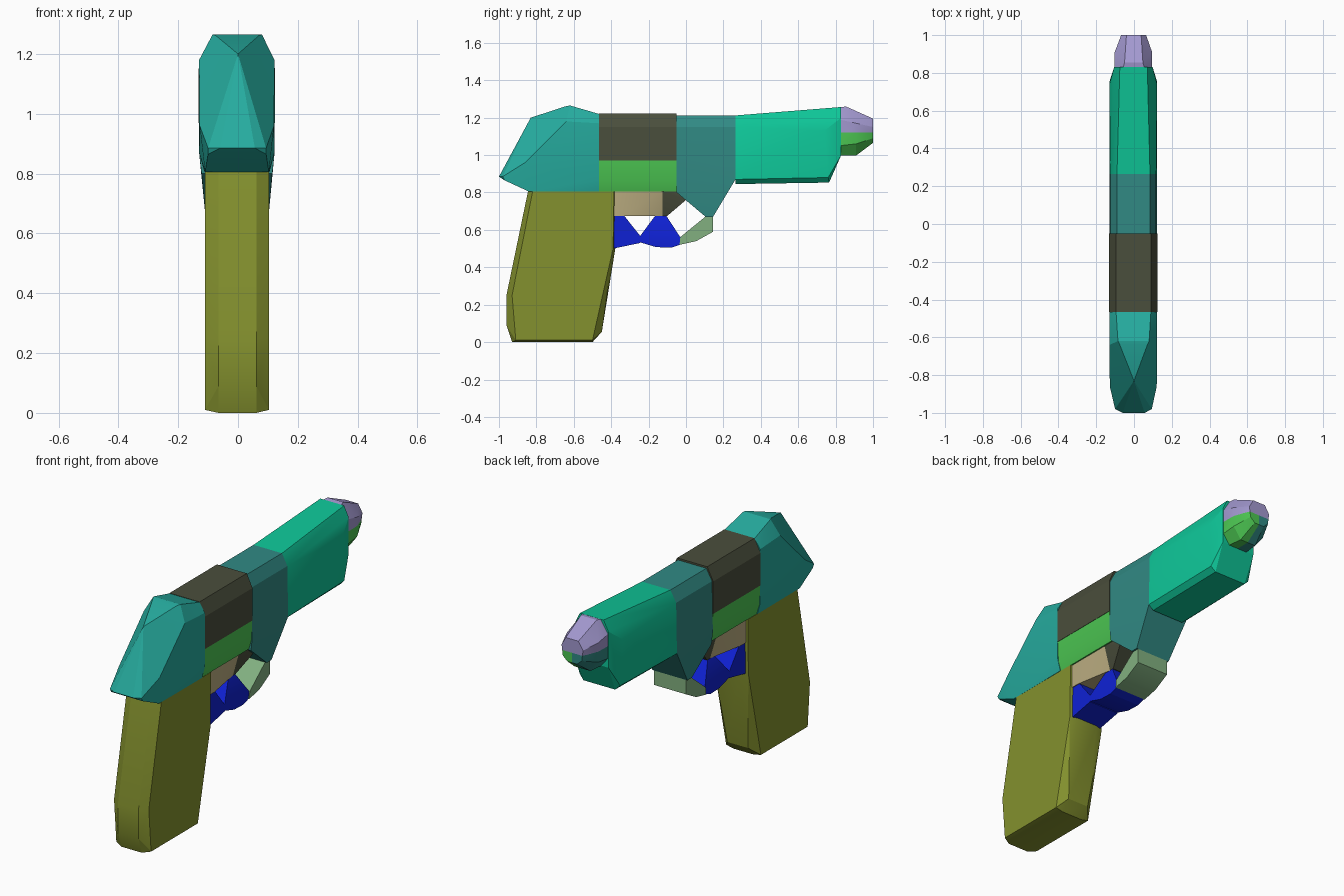
import bpy, bmesh, math

cube = bpy.data.objects.get("Cube")
if cube:
    bpy.data.objects.remove(cube, do_unlink=True)


def material(name, rgb):
    """Flat material from 0-255 display values, stored as linear."""
    lin = [((c / 255 + 0.055) / 1.055) ** 2.4 if c > 10 else c / 255 / 12.92 for c in rgb]
    m = bpy.data.materials.new(name)
    m.use_nodes = True
    m.diffuse_color = (*lin, 1)
    m.node_tree.nodes["Principled BSDF"].inputs["Base Color"].default_value = (*lin, 1)
    return m


TEAL = material("bright teal", (38, 172, 159))
DEEP = material("deep teal", (49, 138, 132))
MINT = material("mint green", (14, 198, 152))
OLIVE = material("olive", (132, 145, 46))
BROWN = material("dark brown", (74, 78, 60))
GREEN = material("leaf green", (76, 198, 82))
LILAC = material("lilac", (163, 153, 208))
BLUE = material("blue", (15, 33, 212))
SAGE = material("sage green", (130, 176, 128))
TAN = material("tan", (186, 172, 128))

RIGHT_SCALE = 0.94      # the +x side is a touch slimmer
parts = []


def hull(name, mats, points, cuts=(), rule=None):
    """Faceted solid around mirrored (half width, y, z) points."""
    bm = bmesh.new()
    for w, y, z in points:
        for x in ((w * RIGHT_SCALE, -w) if w else (0,)):
            bm.verts.new((x, y, z))
    res = bmesh.ops.convex_hull(bm, input=bm.verts[:])
    loose = [v for v in bm.verts if not v.link_faces]
    bmesh.ops.delete(bm, geom=loose, context='VERTS')
    bmesh.ops.dissolve_limit(bm, angle_limit=math.radians(1),
                             verts=bm.verts[:], edges=bm.edges[:])
    for co, no in cuts:
        bmesh.ops.bisect_plane(bm, geom=bm.verts[:] + bm.edges[:] + bm.faces[:],
                               plane_co=co, plane_no=no)
    bmesh.ops.recalc_face_normals(bm, faces=bm.faces[:])
    if rule:
        for f in bm.faces:
            f.material_index = rule(f.calc_center_median())
    me = bpy.data.meshes.new(name)
    bm.to_mesh(me)
    bm.free()
    for m in mats:
        me.materials.append(m)
    ob = bpy.data.objects.new(name, me)
    bpy.context.collection.objects.link(ob)
    parts.append(ob)
    return ob


def bar(section, y0, y1):
    """Repeat a (half width, z) section at two positions along y."""
    return [(w, y, z) for y in (y0, y1) for w, z in section]


def slab(profile, w):
    """Plain slab of constant half width from a (y, z) side profile."""
    return [(w, y, z) for y, z in profile]


# Rear housing with a pointed back facet
hull("rear_housing", [TEAL], [
    (0.06, -1.0, 0.885), (0.10, -0.98, 0.885), (0.10, -0.97, 0.865),
    (0, -0.83, 1.20), (0.085, -0.62, 1.265), (0.075, -0.64, 1.262),
    (0.128, -0.86, 0.96), (0.13, -0.64, 1.18),
    (0.095, -0.465, 1.22), (0.13, -0.465, 1.17), (0.13, -0.465, 0.87),
    (0.112, -0.465, 0.805), (0.11, -0.84, 0.805)])

# Middle of the body: dark upper slide over a green lower frame
hull("upper_slide", [BROWN], bar(
    [(0.095, 1.222), (0.132, 1.15), (0.132, 0.97)], -0.465, -0.05))
hull("lower_frame", [GREEN], bar(
    [(0.13, 0.97), (0.125, 0.86), (0.108, 0.805)], -0.465, -0.05))

# Front receiver, tapering down to the guard
hull("front_receiver", [DEEP],
     bar([(0.09, 1.212), (0.125, 1.15), (0.13, 0.87)], -0.05, 0.265) +
     [(0.122, -0.05, 0.80), (0.118, 0.0, 0.76),
      (0.11, 0.105, 0.67), (0.11, 0.145, 0.67)])

# Barrel
hull("barrel", [MINT],
     [(0.09, 0.265, 1.212), (0.125, 0.265, 1.15), (0.13, 0.265, 0.87),
      (0.10, 0.265, 0.845), (0.075, 0.83, 1.257), (0.105, 0.83, 1.20),
      (0.13, 0.74, 1.13), (0.128, 0.76, 0.88), (0.10, 0.765, 0.853),
      (0.105, 0.83, 1.0)])

# Muzzle: lilac top, green and deep teal lower quarters
hull("muzzle", [LILAC, GREEN, DEEP],
     [(0.06, 0.82, 1.255), (0.05, 0.855, 1.26), (0.102, 0.82, 1.19),
      (0.102, 0.91, 1.17), (0.102, 0.82, 1.05), (0.10, 0.91, 1.06),
      (0.06, 0.82, 0.998), (0.05, 0.91, 0.998),
      (0.04, 1.0, 1.195), (0.068, 1.0, 1.15), (0.06, 1.0, 1.09), (0.03, 1.0, 1.065)],
     cuts=[((0, 0, 1.12), (0, 0, 1)), ((0, 0, 0), (1, 0, 0))],
     rule=lambda c: 0 if c.z > 1.12 else (1 if c.x > 0 else 2))

# Grip: flat sides with rounded front and back edges
sides = [(-0.82, 0.805), (-0.385, 0.805), (-0.39, 0.50), (-0.50, 0.01),
         (-0.91, 0.01), (-0.93, 0.25)]
spine = [(-0.845, 0.805), (-0.378, 0.805), (-0.378, 0.50), (-0.45, 0.055),
         (-0.50, 0.0), (-0.93, 0.0), (-0.96, 0.09), (-0.96, 0.25)]
hull("grip", [OLIVE], slab(sides, 0.11) + slab(spine, 0.065))

# Blocks under the frame
hull("trigger_housing", [TAN],
     slab([(-0.39, 0.81), (-0.125, 0.81), (-0.39, 0.675), (-0.34, 0.675)], 0.10) +
     slab([(-0.125, 0.675)], 0.06))
hull("housing_front", [BROWN],
     slab([(-0.125, 0.81), (-0.05, 0.81), (0.0, 0.76)], 0.10) +
     slab([(-0.125, 0.675), (-0.10, 0.675)], 0.06))

# Trigger guard, from the grip forward
hull("guard_rear", [BLUE], slab(
    [(-0.39, 0.675), (-0.33, 0.675), (-0.245, 0.568), (-0.245, 0.53), (-0.39, 0.50)], 0.095))
hull("guard_middle", [BLUE],
     slab([(-0.245, 0.568), (-0.25, 0.535), (-0.16, 0.508), (-0.08, 0.505),
           (-0.035, 0.52), (-0.03, 0.56)], 0.095) +
     slab([(-0.165, 0.675), (-0.105, 0.675)], 0.06))
hull("guard_front", [SAGE], slab(
    [(0.105, 0.672), (0.145, 0.672), (0.145, 0.59), (0.055, 0.54),
     (-0.035, 0.52), (-0.03, 0.562)], 0.10))

# Soften only the shallow facets
bpy.ops.object.select_all(action='DESELECT')
for ob in parts:
    ob.select_set(True)
bpy.context.view_layer.objects.active = parts[0]
bpy.ops.object.shade_smooth_by_angle(angle=math.radians(20))
